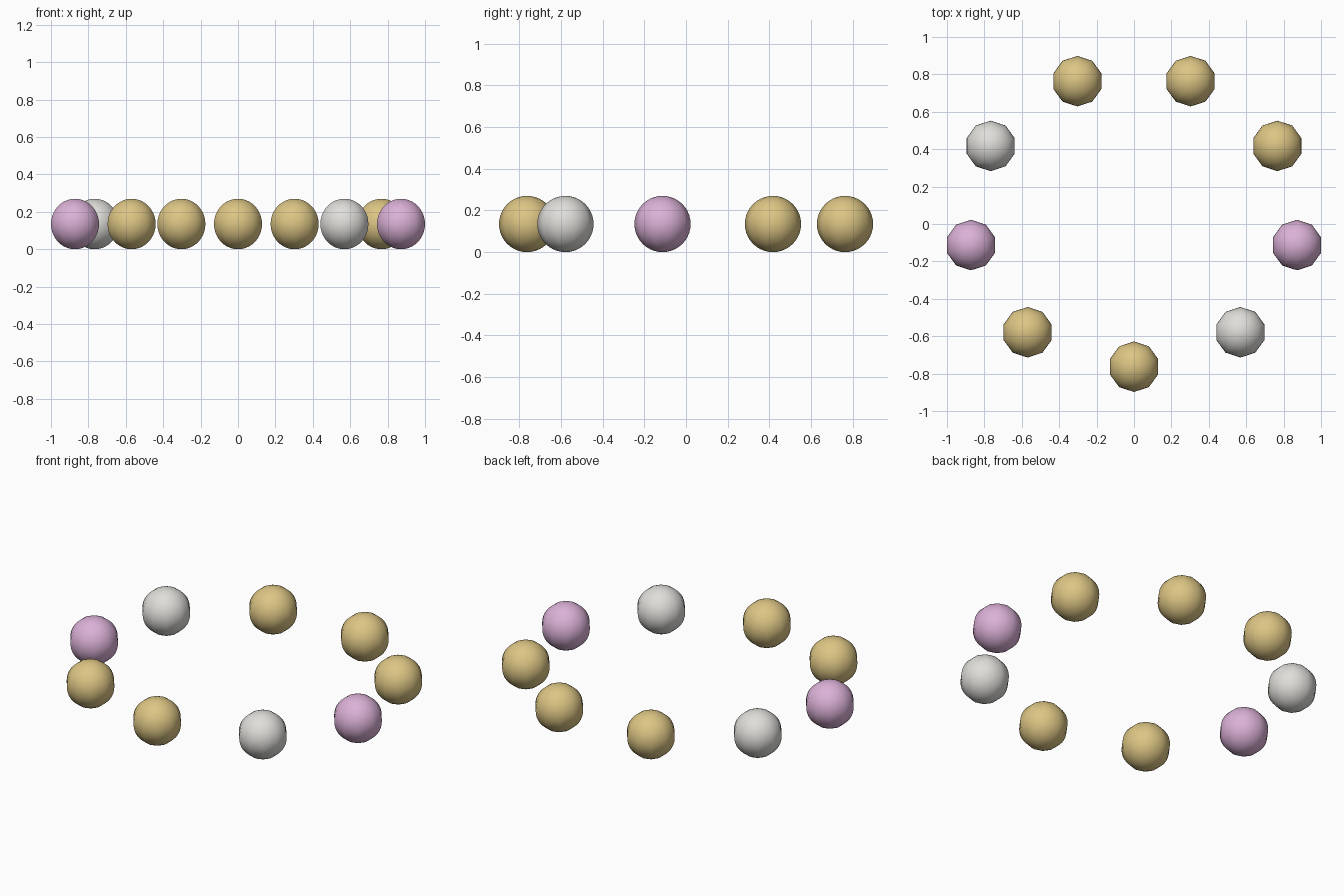
import bpy
from math import sin, cos, radians

if "Cube" in bpy.data.objects:
    bpy.data.objects.remove(bpy.data.objects["Cube"], do_unlink=True)


def make_material(name, rgb):
    mat = bpy.data.materials.new(name)
    mat.use_nodes = True
    mat.diffuse_color = (*rgb, 1)
    mat.node_tree.nodes["Principled BSDF"].inputs["Base Color"].default_value = (*rgb, 1)
    return mat


materials = {
    "gold": make_material("gold", (0.72, 0.56, 0.23)),
    "pearl": make_material("pearl white", (0.74, 0.73, 0.70)),
    "pink": make_material("orchid pink", (0.71, 0.44, 0.68)),
}

# Oval ring that carries the beads
RADIUS = 0.135
RING_X, RING_Y, SHIFT_Y = 0.885, 0.787, 0.024
ORDER = ["gold", "pearl", "pink", "gold", "gold", "gold", "pearl", "pink", "gold"]

# Ten-sided smooth beads, evenly spaced, starting at the front
for i, colour in enumerate(ORDER):
    angle = radians(360 / len(ORDER) * i)
    location = (RING_X * sin(angle), SHIFT_Y - RING_Y * cos(angle), RADIUS)
    bpy.ops.mesh.primitive_uv_sphere_add(
        segments=10, ring_count=20, radius=RADIUS, location=location)
    bead = bpy.context.object
    bead.name = f"{colour}_bead_{i + 1}"
    bead.data.materials.append(materials[colour])
    bpy.ops.object.shade_smooth()
